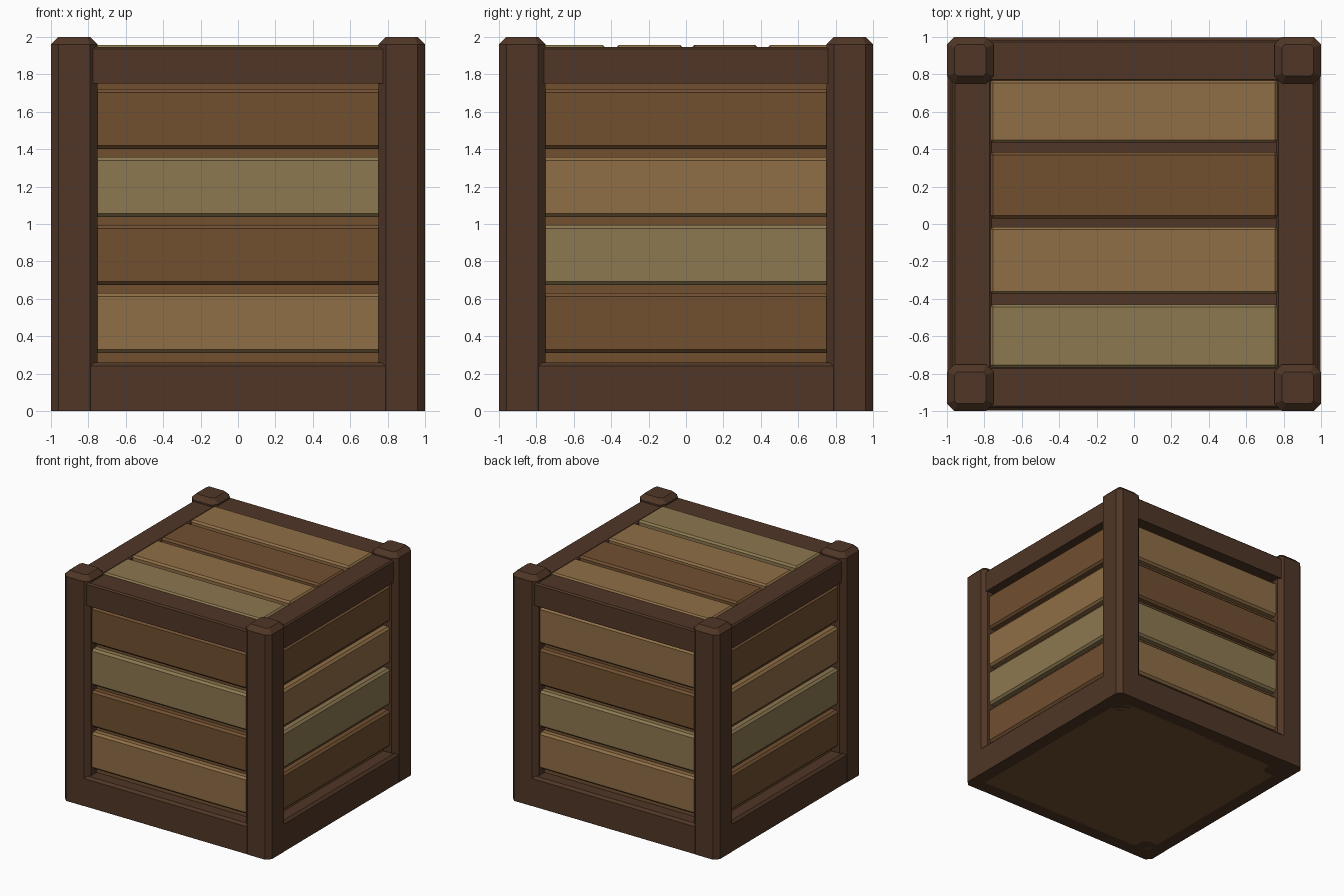
import bpy, bmesh, math
from mathutils import Matrix, Vector

if "Cube" in bpy.data.objects:
    bpy.data.objects.remove(bpy.data.objects["Cube"])


def material(name, rgb):
    m = bpy.data.materials.new(name)
    m.diffuse_color = (*rgb, 1)
    m.use_nodes = True
    m.node_tree.nodes["Principled BSDF"].inputs["Base Color"].default_value = m.diffuse_color
    return m


DARK = material("dark_wood", (0.080, 0.037, 0.019))
BROWN = material("brown_wood", (0.165, 0.080, 0.030))
LIGHT = material("light_wood", (0.275, 0.156, 0.061))
OLIVE = material("olive_wood", (0.262, 0.188, 0.080))


def cut(bm, edges, width):
    bmesh.ops.bevel(bm, geom=edges, offset=width, segments=1,
                    affect='EDGES', profile=0.5)


def box_mesh(lo, hi):
    lo, hi = Vector(lo), Vector(hi)
    bm = bmesh.new()
    bmesh.ops.create_cube(bm, size=1)
    for v in bm.verts:
        v.co = Vector(((lo[i] + hi[i]) / 2 + v.co[i] * (hi[i] - lo[i]) for i in range(3)))
    return bm


def finish(name, bm, mat, turn=0):
    bm.transform(Matrix.Rotation(turn, 4, 'Z'))
    bmesh.ops.recalc_face_normals(bm, faces=bm.faces)
    me = bpy.data.meshes.new(name)
    bm.to_mesh(me)
    bm.free()
    me.materials.append(mat)
    ob = bpy.data.objects.new(name, me)
    bpy.context.collection.objects.link(ob)
    return ob


def board(name, lo, hi, mat, bevel=0.02, turn=0, top_only=False):
    bm = box_mesh(lo, hi)
    edges = [e for e in bm.edges
             if not top_only or all(abs(v.co.z - hi[2]) < 1e-4 for v in e.verts)]
    if bevel:
        cut(bm, edges, bevel)
    return finish(name, bm, mat, turn)


# corner posts: chamfered uprights with chamfered octagonal caps
for i in range(4):
    bm = box_mesh((0.75, -1, 0), (1, -0.75, 2))
    cut(bm, [e for e in bm.edges if abs(e.verts[0].co.z - e.verts[1].co.z) > 1], 0.04)
    cut(bm, [e for e in bm.edges if all(v.co.z > 1.99 for v in e.verts)], 0.04)
    finish(f"corner_post_{i + 1}", bm, DARK, i * math.pi / 2)

# inner box seen through the gaps, with a dark lid panel
board("inner_box", (-0.88, -0.88, 0), (0.88, 0.88, 1.88), BROWN, 0)
board("lid_panel", (-0.87, -0.87, 1.86), (0.87, 0.87, 1.90), DARK, 0)

# sides: rails top and bottom with four slats between, colours from the bottom up
sides = [
    ("front", (LIGHT, BROWN, OLIVE, BROWN), 0.985),
    ("right", (BROWN, OLIVE, LIGHT, BROWN), 0.970),
    ("back", (LIGHT, OLIVE, BROWN, LIGHT), 0.985),
    ("left", (BROWN, OLIVE, LIGHT, BROWN), 0.970),
]
for i, (side, colours, outer) in enumerate(sides):
    turn = i * math.pi / 2
    board(f"{side}_bottom_rail", (-0.86, -0.998, 0), (0.86, -0.86, 0.26),
          DARK, 0.02, turn, top_only=True)
    board(f"{side}_top_rail", (-0.80, -outer, 1.75), (0.80, -0.76, 1.947),
          DARK, 0.012, turn, top_only=True)
    for k, mat in enumerate(colours):
        z = 0.31 + k * 0.364
        board(f"{side}_slat_{k + 1}", (-0.80, -0.94, z), (0.80, -0.85, z + 0.32),
              mat, 0.018, turn)

# lid slats, front to back
lid = [(-0.77, -0.43, OLIVE), (-0.375, -0.015, LIGHT),
       (0.03, 0.385, BROWN), (0.435, 0.77, LIGHT)]
for k, (y0, y1, mat) in enumerate(lid):
    board(f"lid_slat_{k + 1}", (-0.77, y0, 1.87), (0.77, y1, 1.957), mat, 0.015)
